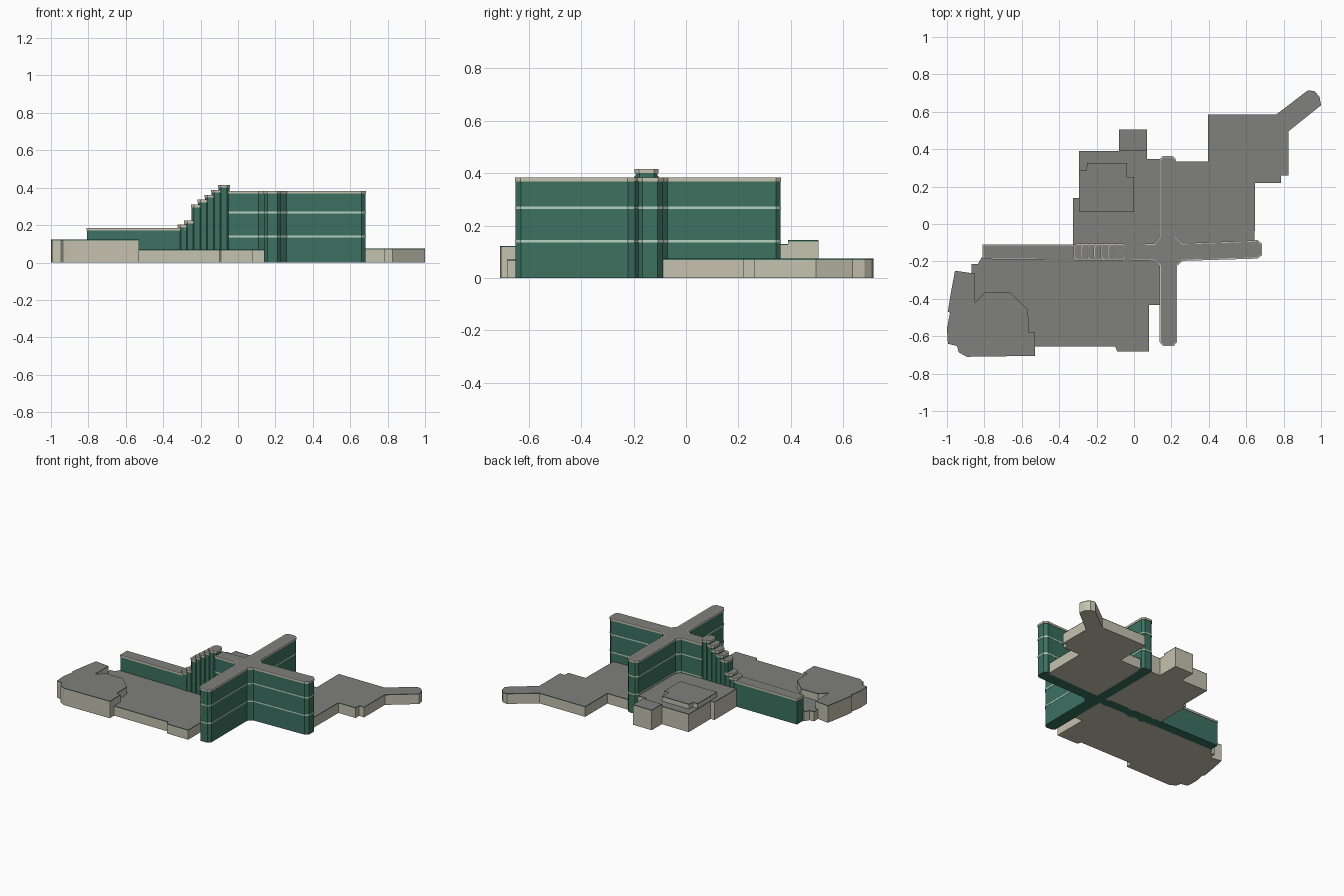
import bpy, bmesh
from mathutils import Vector


def mat(name, rgb):
    m = bpy.data.materials.new(name)
    m.diffuse_color = (*rgb, 1)
    return m


GREEN = mat("green wall", (0.045, 0.165, 0.118))
CREAM = mat("cream wall", (0.56, 0.54, 0.43))
GREY = mat("grey roof", (0.215, 0.215, 0.205))
PALE = mat("pale green band", (0.48, 0.66, 0.54))


def offset(pts, d):
    """Grow a counter-clockwise outline by d with mitred corners."""
    out, n = [], len(pts)
    for i in range(n):
        a, b, c = (Vector(pts[(i + k) % n]) for k in (-1, 0, 1))
        e, f = (b - a).normalized(), (c - b).normalized()
        n1, n2 = Vector((e.y, -e.x)), Vector((f.y, -f.x))
        p = b + (n1 + n2) * d / (1 + n1.dot(n2))
        out.append((p.x, p.y))
    return out


def prism(name, pts, z0, z1, side, top=None, rim=0.0):
    """Extruded outline; the top face gets its own colour, optionally inside a rim."""
    bm = bmesh.new()
    face = bm.faces.new([bm.verts.new((x, y, z0)) for x, y in pts])
    ext = bmesh.ops.extrude_face_region(bm, geom=[face])
    for g in ext["geom"]:
        if isinstance(g, bmesh.types.BMVert):
            g.co.z = z1
    bmesh.ops.recalc_face_normals(bm, faces=bm.faces)
    roof = max(bm.faces, key=lambda f: f.calc_center_median().z)
    if rim:
        bmesh.ops.inset_region(bm, faces=[roof], thickness=rim)
    roof.material_index = 1
    me = bpy.data.meshes.new(name)
    bm.to_mesh(me)
    bm.free()
    me.materials.append(side)
    me.materials.append(top or side)
    ob = bpy.data.objects.new(name, me)
    bpy.context.collection.objects.link(ob)


def podium(name, pts, h, z0=0.0):
    """Cream block with a thin green roof edge and grey roof."""
    prism(name, pts, z0, h - 0.005, CREAM)
    prism(name + "_roof", pts, h - 0.005, h, GREEN, GREY)


def capped(name, pts, h, cap=0.015):
    """Green block with a cream parapet and grey roof."""
    prism(name, pts, 0, h - cap, GREEN)
    prism(name + "_cap", offset(pts, 0.003), h - cap, h, CREAM, GREY, 0.007)


def chamfered(x0, x1, y0, y1, c):
    return [(x0 + c, y0), (x1 - c, y0), (x1, y0 + c), (x1, y1 - c),
            (x1 - c, y1), (x0 + c, y1), (x0, y1 - c), (x0, y0 + c)]


# Cross-shaped tower with chamfered inner corners
cross = [(-0.05, -0.19), (0.11, -0.194), (0.14, -0.222), (0.14, -0.63),
         (0.157, -0.65), (0.21, -0.65), (0.228, -0.63), (0.228, -0.222),
         (0.26, -0.194), (0.66, -0.182), (0.682, -0.165), (0.682, -0.108),
         (0.66, -0.088), (0.62, -0.092), (0.26, -0.106), (0.222, -0.07),
         (0.222, 0.343), (0.207, 0.36), (0.155, 0.36), (0.138, 0.343),
         (0.138, -0.075), (0.11, -0.108), (-0.05, -0.11)]
capped("tower", cross, 0.383)
for i, z in enumerate((0.14, 0.268)):
    prism(f"tower_band_{i}", offset(cross, 0.002), z - 0.005, z + 0.005, PALE)

# Stepped terraces falling to the west
for i, h in enumerate((0.415, 0.389, 0.362, 0.336, 0.31, 0.225, 0.202)):
    x = -0.105 - 0.036 * i
    capped(f"terrace_{i}", chamfered(x, x + 0.06, -0.193, -0.108, 0.015), h)

# Low west wing
capped("west_wing", [(-0.807, -0.185), (-0.28, -0.19), (-0.28, -0.112),
                     (-0.807, -0.112)], 0.185)

# South-west podium and its taller end building
podium("south_podium", [(-0.85, -0.43), (-0.56, -0.62), (-0.53, -0.655),
                        (-0.10, -0.655), (-0.09, -0.683), (0.08, -0.683),
                        (0.08, -0.432), (0.142, -0.432), (0.142, -0.18),
                        (-0.815, -0.18), (-0.835, -0.215), (-0.87, -0.215),
                        (-0.87, -0.27), (-0.85, -0.27)], 0.07)
podium("southwest_building", [(-0.957, -0.25), (-0.979, -0.366), (-0.995, -0.468),
                              (-0.984, -0.475), (-1.0, -0.56), (-0.995, -0.64),
                              (-0.947, -0.652), (-0.936, -0.687), (-0.893, -0.71),
                              (-0.53, -0.705), (-0.53, -0.58), (-0.562, -0.58),
                              (-0.567, -0.457), (-0.663, -0.366), (-0.797, -0.366),
                              (-0.85, -0.42), (-0.85, -0.265)], 0.123)

# North podium, its rear annex and raised roof block
podium("north_podium", [(-0.325, -0.12), (0.142, -0.12), (0.142, 0.347), (0.07, 0.347),
                        (0.07, 0.39), (-0.295, 0.39), (-0.295, 0.14),
                        (-0.325, 0.14)], 0.13)
podium("rear_annex", [(-0.08, 0.39), (0.07, 0.39), (0.07, 0.505), (-0.08, 0.505)], 0.145)
podium("roof_block", [(-0.293, 0.065), (0.0, 0.065), (0.0, 0.25), (-0.037, 0.25),
                      (-0.037, 0.325), (-0.25, 0.325), (-0.255, 0.285),
                      (-0.293, 0.285)], 0.165, 0.125)

# North-east podium with angled wing
podium("northeast_podium", [(0.215, -0.12), (0.645, -0.10), (0.648, 0.22), (0.785, 0.22),
                            (0.785, 0.26), (0.825, 0.26), (0.825, 0.495), (1.0, 0.635),
                            (0.992, 0.68), (0.965, 0.71), (0.93, 0.715), (0.76, 0.585),
                            (0.395, 0.585), (0.395, 0.333), (0.215, 0.333)], 0.074)
